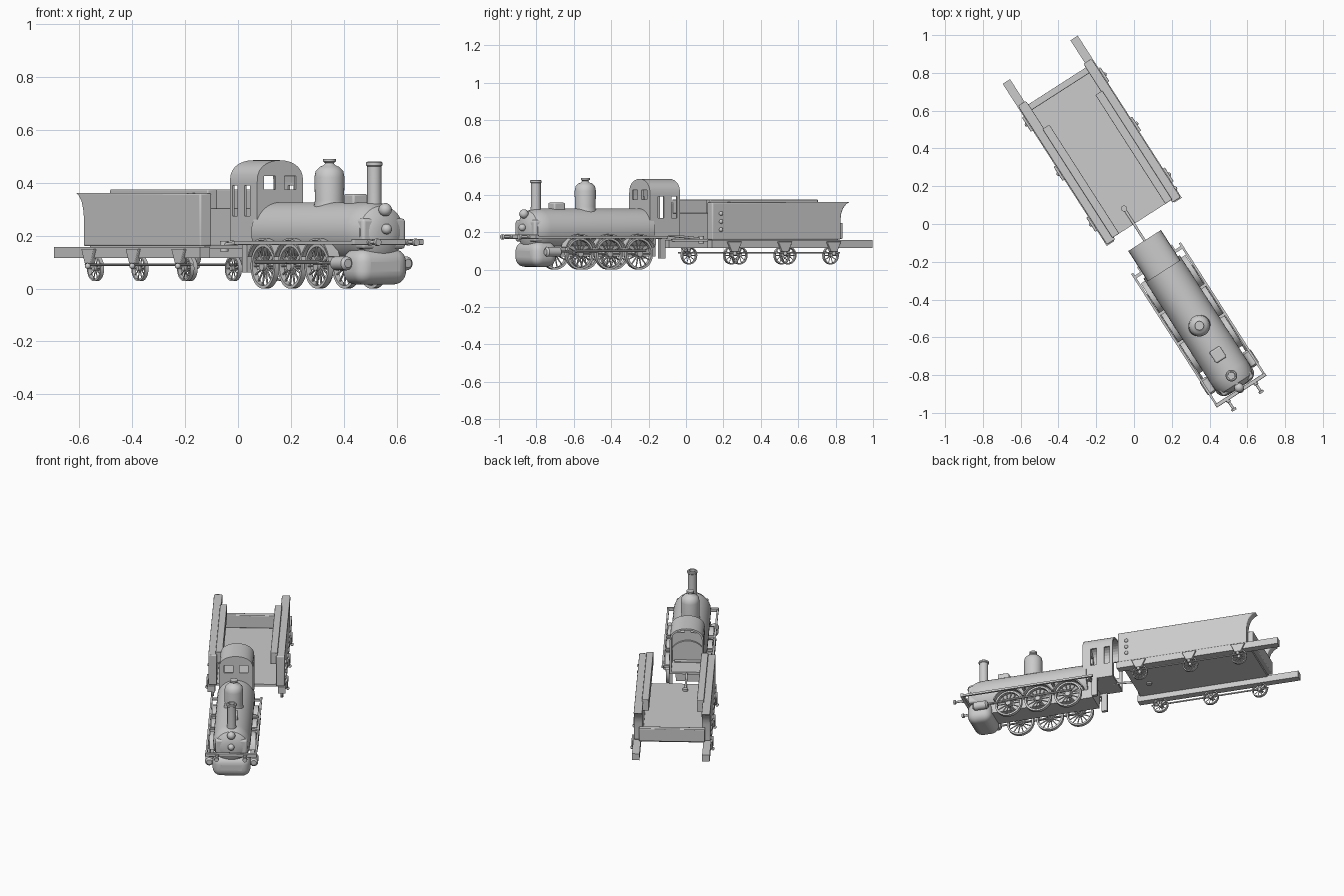
import bpy, bmesh
from math import pi, cos, sin
from mathutils import Vector

if "Cube" in bpy.data.objects:
    bpy.data.objects.remove(bpy.data.objects["Cube"])

YAW = -1.0      # whole train is turned about z; built along local x (forward)


def finish(name, bm, bevel=0.0, segments=3):
    bmesh.ops.recalc_face_normals(bm, faces=bm.faces)
    me = bpy.data.meshes.new(name)
    bm.to_mesh(me)
    bm.free()
    ob = bpy.data.objects.new(name, me)
    bpy.context.collection.objects.link(ob)
    ob.rotation_euler.z = YAW
    if bevel:
        m = ob.modifiers.new("bevel", 'BEVEL')
        m.width, m.segments = bevel, segments
    return ob


def prism(name, pts, axis, a, b, bevel=0.0, segments=3):
    """Extrude a profile: axis X takes (y, z) points, axis Y takes (x, z) points."""
    bm = bmesh.new()
    put = (lambda p, t: (t, p[0], p[1])) if axis == 'X' else (lambda p, t: (p[0], t, p[1]))
    lo = [bm.verts.new(put(p, a)) for p in pts]
    hi = [bm.verts.new(put(p, b)) for p in pts]
    bm.faces.new(lo)
    bm.faces.new(hi)
    for i in range(len(pts)):
        j = (i + 1) % len(pts)
        bm.faces.new((lo[i], lo[j], hi[j], hi[i]))
    return finish(name, bm, bevel, segments)


def box(name, x0, x1, y0, y1, z0, z1, bevel=0.0, segments=3):
    return prism(name, [(x0, z0), (x1, z0), (x1, z1), (x0, z1)], 'Y', y0, y1, bevel, segments)


def add_lathe(bm, origin, axis, prof, n=32, closed=False):
    """Revolve (distance along axis, radius) points around an axis."""
    o, d = Vector(origin), Vector(axis).normalized()
    u = d.orthogonal().normalized()
    v = d.cross(u)
    rings = [[bm.verts.new(o + d * t + (u * cos(2 * pi * k / n) + v * sin(2 * pi * k / n)) * r)
              for k in range(n)] for t, r in prof]
    pairs = list(zip(rings, rings[1:]))
    if closed:
        pairs.append((rings[-1], rings[0]))
    else:
        bm.faces.new(rings[0])
        bm.faces.new(rings[-1])
    for p, q in pairs:
        for k in range(n):
            j = (k + 1) % n
            bm.faces.new((p[k], p[j], q[j], q[k]))


def lathe(name, origin, axis, prof, n=32):
    bm = bmesh.new()
    add_lathe(bm, origin, axis, prof, n)
    return finish(name, bm)


def rod(name, p, q, r, n=12):
    d = Vector(q) - Vector(p)
    return lathe(name, p, d, [(0, r), (d.length, r)], n)


def ball(name, c, r, squash=1.0):
    return lathe(name, c, (1, 0, 0), [(-r * squash * cos(pi * i / 12), max(r * sin(pi * i / 12), 1e-4))
                                      for i in range(13)], 20)


def wheel(name, x, y, z, r, w, spokes):
    bm = bmesh.new()
    c = Vector((x, y, z))
    add_lathe(bm, c, (0, 1, 0), [(-w, r), (w, r), (w, r * .86), (-w, r * .86)], 36, True)
    add_lathe(bm, c, (0, 1, 0), [(-w * 1.5, r * .2), (w * 1.5, r * .2)], 16)
    for k in range(spokes):
        a = 2 * pi * k / spokes
        d = Vector((cos(a), 0, sin(a)))
        add_lathe(bm, c + d * r * .15, d, [(0, r * .05), (r * .74, r * .04)], 6)
    return finish(name, bm)


def cut(ob, cutter):
    cutter.hide_render = True
    cutter.hide_set(True)
    m = ob.modifiers.new("cut", 'BOOLEAN')
    m.operation, m.solver, m.object = 'DIFFERENCE', 'EXACT', cutter


# boiler with domed front
lathe("boiler", (0.27, 0, 0.212), (1, 0, 0),
      [(0, .114), (.66, .114), (.70, .112), (.735, .1), (.755, .07), (.762, .03)], 48)
box("smokebox_front", 0.92, 1.025, -.097, .097, .15, .265, .012)
prism("firebox", [(-.07, .07), (.07, .07), (.08, .2), (-.08, .2)], 'X', .24, .93)

# cylinder block under the smokebox
box("cylinder_block", 0.88, 1.032, -.115, .115, .015, .15, .05, 6)
for s in (-1, 1):
    lathe("steam_cylinder", (.885, s * .135, .095), (1, 0, 0),
          [(0, .016), (.01, .026), (.085, .026), (.095, .016)], 24)

# chimney, dome, sand box, lamps
lathe("chimney", (.954, 0, .28), (0, 0, 1),
      [(0, .03), (.06, .027), (.182, .027), (.186, .031), (.196, .031), (.2, .026), (.2, .019), (.13, .018)])
lathe("steam_dome", (.64, 0, .29), (0, 0, 1),
      [(0, .064), (.03, .057), (.045, .055), (.13, .057), (.155, .052), (.17, .037), (.176, .022),
       (.184, .016), (.19, .024), (.2, .024), (.2, .008)])
box("sand_box", .787, .857, -.033, .033, .3, .358, .008)
ball("upper_lamp", (1.03, 0, .298), .025)
ball("door_knob", (1.04, 0, .225), .02)
rod("lamp_post", (.98, 0, .298), (1.03, 0, .298), .014)


# cab: hollow arched shell, open at the rear, with windows
def arch(w, base, eave, top):
    return [(w, base)] + [(w * cos(pi * i / 14), eave + (top - eave) * sin(pi * i / 14) ** .8)
                          for i in range(15)] + [(-w, base)]


cab = prism("cab", arch(.103, .18, .405, .485), 'X', .104, .295)
cut(cab, prism("cab_hollow_cutter", arch(.093, .195, .4, .474), 'X', .05, .284))
cut(cab, box("rear_window_cutter", .122, .158, -.2, .2, .275, .39))
cut(cab, box("side_window_cutter", .205, .243, -.2, .2, .275, .39))
for s in (-1, 1):
    y0, y1 = sorted((s * .02, s * .072))
    cut(cab, box("front_window_cutter", .27, .32, y0, y1, .375, .425))
    box("cab_step", .2, .235, s * .1 - .01, s * .1 + .01, .06, .18)

# driving wheels, fenders and side rods
for x in (.38, .57, .757):
    rod("driving_axle", (x, -.13, .085), (x, .13, .085), .012)
    for s in (-1, 1):
        wheel("driving_wheel", x, s * .122, .085, .085, .011, 14)
        arc = [(x + r * cos(a), .09 + r * sin(a)) for r, rng in ((.1, range(13)), (.093, range(12, -1, -1)))
               for a in [pi * (.1 + .8 * i / 12) for i in rng]]
        prism("wheel_fender", arc, 'Y', s * .09, s * .14)
for s in (-1, 1):
    box("running_rail", .215, 1.05, s * .15 - .006, s * .15 + .006, .167, .18)
    rod("coupling_side_rod", (.35, s * .146, .1), (.79, s * .146, .1), .007, 8)
    rod("piston_rod", (.57, s * .148, .1), (.9, s * .138, .096), .006, 8)
    for x in (.24, .475, .66):
        box("rail_bracket", x - .008, x + .008, s * .12 - .03, s * .12 + .03, .165, .178)
    lathe("buffer", (1.05, s * .086, .175), (1, 0, 0),
          [(0, .012), (.015, .012), (.016, .007), (.055, .007), (.056, .015), (.068, .013)], 16)
box("buffer_beam", 1.035, 1.055, -.157, .157, .165, .187, .003)

# coupling between engine and tender
rod("drawbar", (-.095, 0, .165), (.13, 0, .185), .007)
lathe("drawbar_pin", (-.097, 0, .14), (0, 0, 1), [(0, .016), (.04, .016)], 16)

# tender: floor, rear bar, walls, frames, running gear
C = .052
box("tender_floor", -.805, .0, C - .2, C + .2, .15, .165)
box("tender_rear_bar", -.835, -.8, C - .2, C + .2, .165, .25, .005)
for s in (-1, 1):
    wall = [(0.015, .16), (.015, .36), (-.862, .362), (-.838, .35), (-.818, .328), (-.807, .3),
            (-.802, .27), (-.802, .16)]
    prism("tender_side", wall, 'Y', C + s * .18, C + s * .232, .009)
    y0, y1 = sorted((C + s * .145, C + s * .188))
    box("tender_inner_ledge", -.685, 0, y0, y1, .3, .375, .004)
    y0, y1 = sorted((C + s * .19, C + s * .236))
    box("tender_frame_beam", -1.0, .02, y0, y1, .115, .158)
    rod("tender_tie_rod", (-.8, C + s * .222, .09), (-.06, C + s * .222, .09), .005, 8)
    for x in (-.12, -.44, -.75):
        wheel("tender_wheel", x, C + s * .21, .076, .048, .008, 10)
        prism("axle_box", [(x - .045, .15), (x - .02, .095), (x + .02, .095), (x + .045, .15)], 'Y',
              C + s * .225, C + s * .247, .003)
        ball("axle_cap", (x, C + s * .245, .085), .011)
for z in (.214, .257, .3):
    ball("tender_side_rivet", (-.04, C + .232, z), .012)

# smooth shading, keeping sharp edges
for ob in bpy.context.scene.objects:
    ob.select_set(not ob.hide_render)
bpy.context.view_layer.objects.active = cab
bpy.ops.object.shade_smooth_by_angle(angle=0.6)
